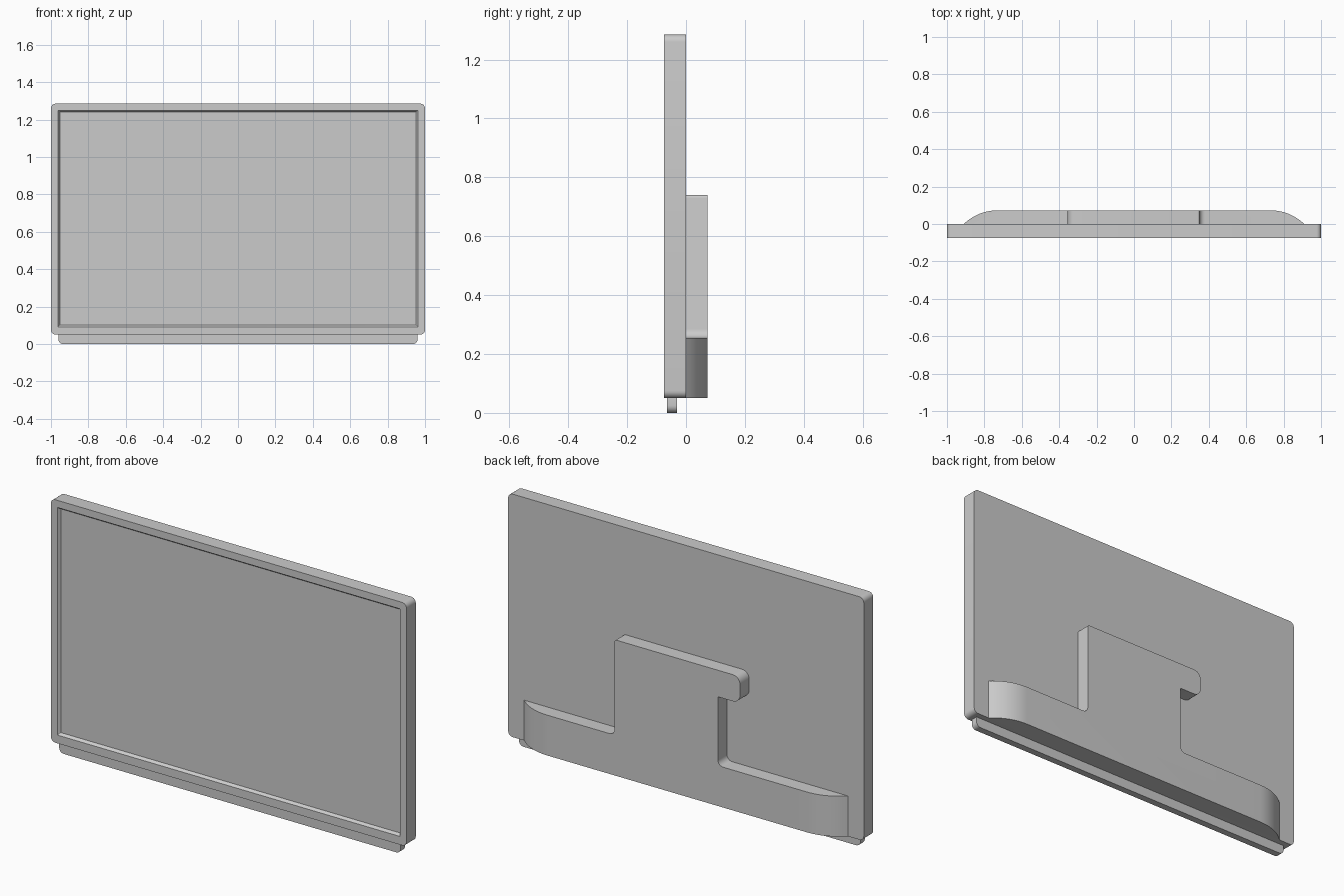
import bpy, bmesh, math
from mathutils import Vector

if "Cube" in bpy.data.objects:
    bpy.data.objects.remove(bpy.data.objects["Cube"])


def rounded(corners, segs=6):
    """Outline from (x, z, radius) right-angle corners, inside or outside."""
    out = []
    n = len(corners)
    for i, (x, z, r) in enumerate(corners):
        p = Vector((x, z))
        if r == 0:
            out.append(p)
            continue
        d1 = (Vector(corners[i - 1][:2]) - p).normalized()
        d2 = (Vector(corners[(i + 1) % n][:2]) - p).normalized()
        c = p + (d1 + d2) * r
        for k in range(segs + 1):
            t = math.pi / 2 * k / segs
            out.append(c - r * (d2 * math.cos(t) + d1 * math.sin(t)))
    return out


def rect(x, z0, z1, r_bottom, r_top):
    return rounded([(-x, z0, r_bottom), (x, z0, r_bottom), (x, z1, r_top), (-x, z1, r_top)])


def loft(name, loops):
    """Solid through matching loops of 3D points, capped at both ends."""
    bm = bmesh.new()
    rings = [[bm.verts.new(p) for p in loop] for loop in loops]
    for a, b in zip(rings, rings[1:]):
        for i in range(len(a)):
            j = (i + 1) % len(a)
            bm.faces.new((a[i], a[j], b[j], b[i]))
    bm.faces.new(rings[0])
    bm.faces.new(rings[-1])
    bmesh.ops.recalc_face_normals(bm, faces=bm.faces)
    me = bpy.data.meshes.new(name)
    bm.to_mesh(me)
    bm.free()
    ob = bpy.data.objects.new(name, me)
    bpy.context.collection.objects.link(ob)
    return ob


def at_y(outline, y):
    return [(p[0], y, p[1]) for p in outline]


def smooth(ob):
    bpy.ops.object.select_all(action='DESELECT')
    ob.select_set(True)
    bpy.context.view_layer.objects.active = ob
    bpy.ops.object.shade_smooth_by_angle(angle=math.radians(30))


# Display panel with bevelled screen recess
outer = rect(1.0, 0.05, 1.285, 0.025, 0.025)
panel = loft("display_panel", [
    at_y(outer, 0), at_y(outer, -0.075),
    at_y(rect(0.963, 0.092, 1.249, 0.002, 0.002), -0.075),
    at_y(rect(0.953, 0.102, 1.239, 0.002, 0.002), -0.061)])
smooth(panel)

# Lower strip under the panel
strip = rect(0.96, 0.0, 0.055, 0.025, 0.001)
smooth(loft("lower_strip", [at_y(strip, -0.065), at_y(strip, -0.03)]))

# Rear housing: hooked silhouette, trimmed by a plan with curved ends
silhouette = rounded([
    (-1.0, 0.05, 0), (1.0, 0.05, 0), (1.0, 0.255, 0), (0.35, 0.255, 0.03),
    (0.35, 0.74, 0.01), (-0.355, 0.74, 0.04), (-0.355, 0.605, 0.04),
    (-0.23, 0.605, 0), (-0.23, 0.255, 0.03), (-1.0, 0.255, 0)])
housing = loft("rear_housing", [at_y(silhouette, -0.03), at_y(silhouette, 0.1)])

depth, run = 0.073, 0.18
radius = (run ** 2 + depth ** 2) / (2 * depth)
sweep = math.asin(run / radius)
half = [(0.73 + radius * math.sin(sweep * k / 10),
         depth - radius * (1 - math.cos(sweep * k / 10))) for k in range(11)]
plan = half[::-1] + [(-x, y) for x, y in half]
cutter = loft("housing_plan_cutter", [[(x, y, z) for x, y in plan] for z in (-0.1, 1.0)])
cutter.hide_render = True

trim = housing.modifiers.new("trim", 'BOOLEAN')
trim.operation = 'INTERSECT'
trim.solver = 'EXACT'
trim.object = cutter
bpy.context.view_layer.objects.active = housing
bpy.ops.object.modifier_apply(modifier=trim.name)
bpy.data.objects.remove(cutter)
smooth(housing)
